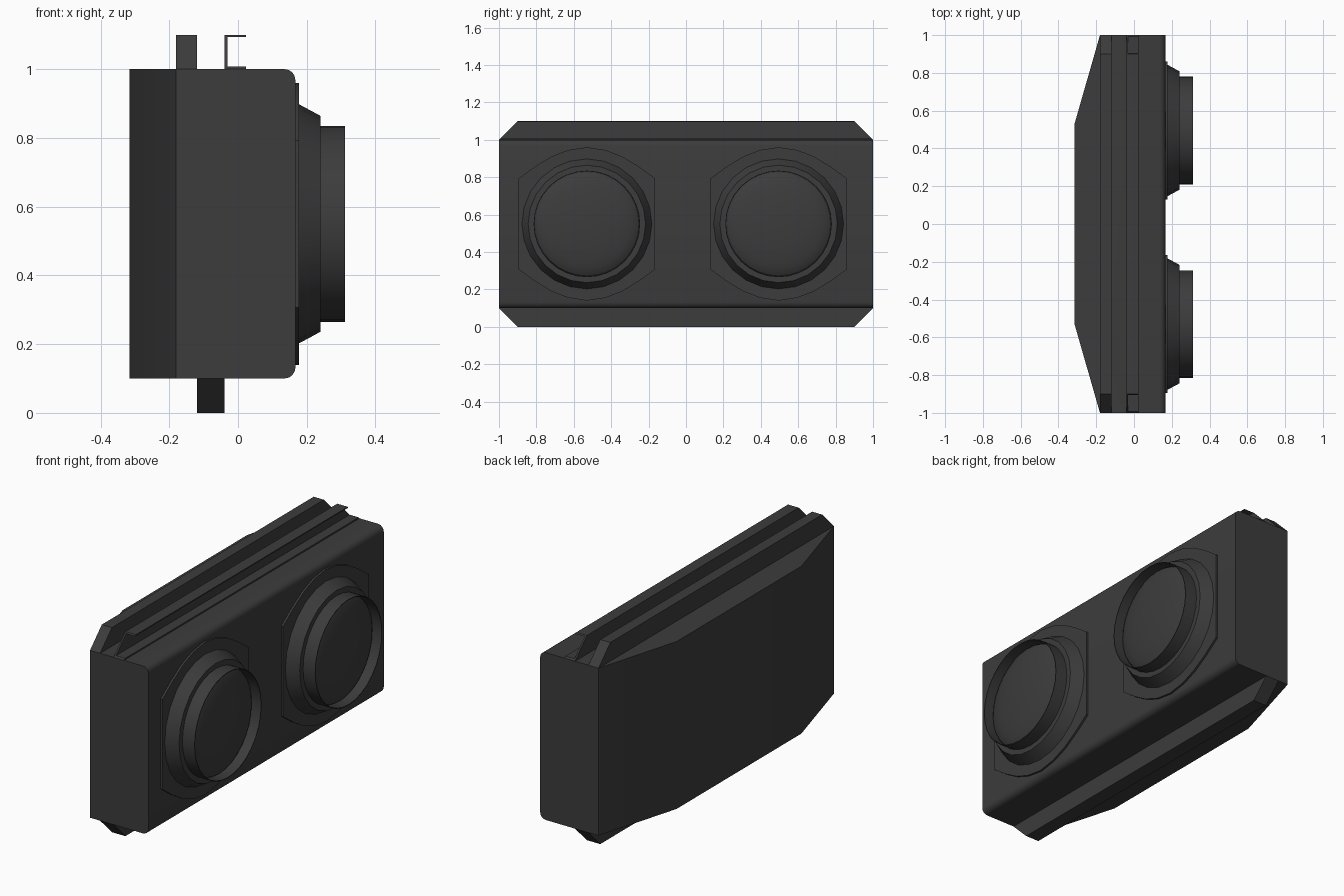
import bpy, bmesh, math
from mathutils import Vector

if "Cube" in bpy.data.objects:
    bpy.data.objects.remove(bpy.data.objects["Cube"])

dark = bpy.data.materials.new("dark_grey")
dark.diffuse_color = (0.045, 0.045, 0.045, 1)
dark.use_nodes = True
dark.node_tree.nodes["Principled BSDF"].inputs["Base Color"].default_value = dark.diffuse_color


def finish(name, bm, angle=30):
    bmesh.ops.recalc_face_normals(bm, faces=bm.faces)
    me = bpy.data.meshes.new(name)
    bm.to_mesh(me)
    bm.free()
    me.shade_smooth()
    me.set_sharp_from_angle(angle=math.radians(angle))
    me.materials.append(dark)
    ob = bpy.data.objects.new(name, me)
    bpy.context.collection.objects.link(ob)
    return ob


def loft(bm, a, b):
    """Solid between two matching point loops."""
    va = [bm.verts.new(p) for p in a]
    vb = [bm.verts.new(p) for p in b]
    bm.faces.new(va)
    bm.faces.new(vb[::-1])
    n = len(va)
    for i in range(n):
        bm.faces.new((va[i], va[(i + 1) % n], vb[(i + 1) % n], vb[i]))


# Main case: plan outline with tapered back, rounded front edges
FRONT = 0.167
plan = [(FRONT, -1), (FRONT, 1), (-0.18, 1), (-0.315, 0.53), (-0.315, -0.53), (-0.18, -1)]
bm = bmesh.new()
loft(bm, [(x, y, 0.1) for x, y in plan], [(x, y, 1.0) for x, y in plan])
edges = [e for e in bm.edges
         if all(abs(v.co.x - FRONT) < 1e-4 for v in e.verts)
         and abs(e.verts[0].co.z - e.verts[1].co.z) < 1e-4]
bmesh.ops.bevel(bm, geom=edges, offset=0.032, segments=4, profile=0.5, affect='EDGES')
finish("case", bm)


# Rails with sloped ends: xz section swept along y
def rail(name, section, base):
    def end(s):
        return [(x, s * (1 - abs(z - base)), z) for x, z in section]
    bm = bmesh.new()
    loft(bm, end(-1), end(1))
    finish(name, bm)


def box(x0, x1, z0, z1):
    return [(x0, z0), (x1, z0), (x1, z1), (x0, z1)]


rail("top_rail", box(-0.18, -0.12, 1.0, 1.1), 1.0)
rail("bottom_rail", box(-0.12, -0.04, 0.0, 0.1), 0.1)
rail("top_channel", [(-0.04, 1.0), (0.023, 1.0), (0.023, 1.008), (-0.031, 1.008),
                     (-0.031, 1.094), (0.023, 1.094), (0.023, 1.1), (-0.04, 1.1)], 1.0)


# Lathe around the x axis
def lathe(name, profile, cy, cz, steps):
    bm = bmesh.new()
    pts = [bm.verts.new((x, r, 0)) for x, r in profile]
    es = [bm.edges.new(p) for p in zip(pts, pts[1:])]
    bmesh.ops.spin(bm, geom=pts + es, cent=(0, 0, 0), axis=(1, 0, 0),
                   angle=2 * math.pi, steps=steps)
    bmesh.ops.remove_doubles(bm, verts=bm.verts, dist=1e-4)
    bmesh.ops.translate(bm, verts=bm.verts, vec=Vector((0, cy, cz)))
    return finish(name, bm)


# Lamps: mounting plate, bezel with tube, domed lens
quarter = [(0.365, 0.243), (0.28, 0.305), (0.19, 0.36), (0.1, 0.395), (0, 0.41)]
half = quarter + [(-y, z) for y, z in quarter[-2::-1]]
outline = half + [(-y, -z) for y, z in half]
dome = [(0.25 + 0.05 * math.cos(t), 0.281 * math.sin(t))
        for t in (math.pi / 2 * i / 8 for i in range(8, -1, -1))]
CZ = 0.55
for side, cy in (("left", -0.53), ("right", 0.495)):
    bm = bmesh.new()
    loft(bm, [(0.15, cy + y, CZ + z) for y, z in outline],
         [(0.178, cy + y, CZ + z) for y, z in outline])
    finish(side + "_lamp_plate", bm)
    lathe(side + "_lamp_bezel", [(0.177, 0.348), (0.24, 0.314), (0.24, 0.284)], cy, CZ, 24)
    lathe(side + "_lamp_tube", [(0.24, 0.285), (0.312, 0.285), (0.312, 0.281), (0.24, 0.281)],
          cy, CZ, 32)
    lathe(side + "_lamp_lens", dome, cy, CZ, 32)
